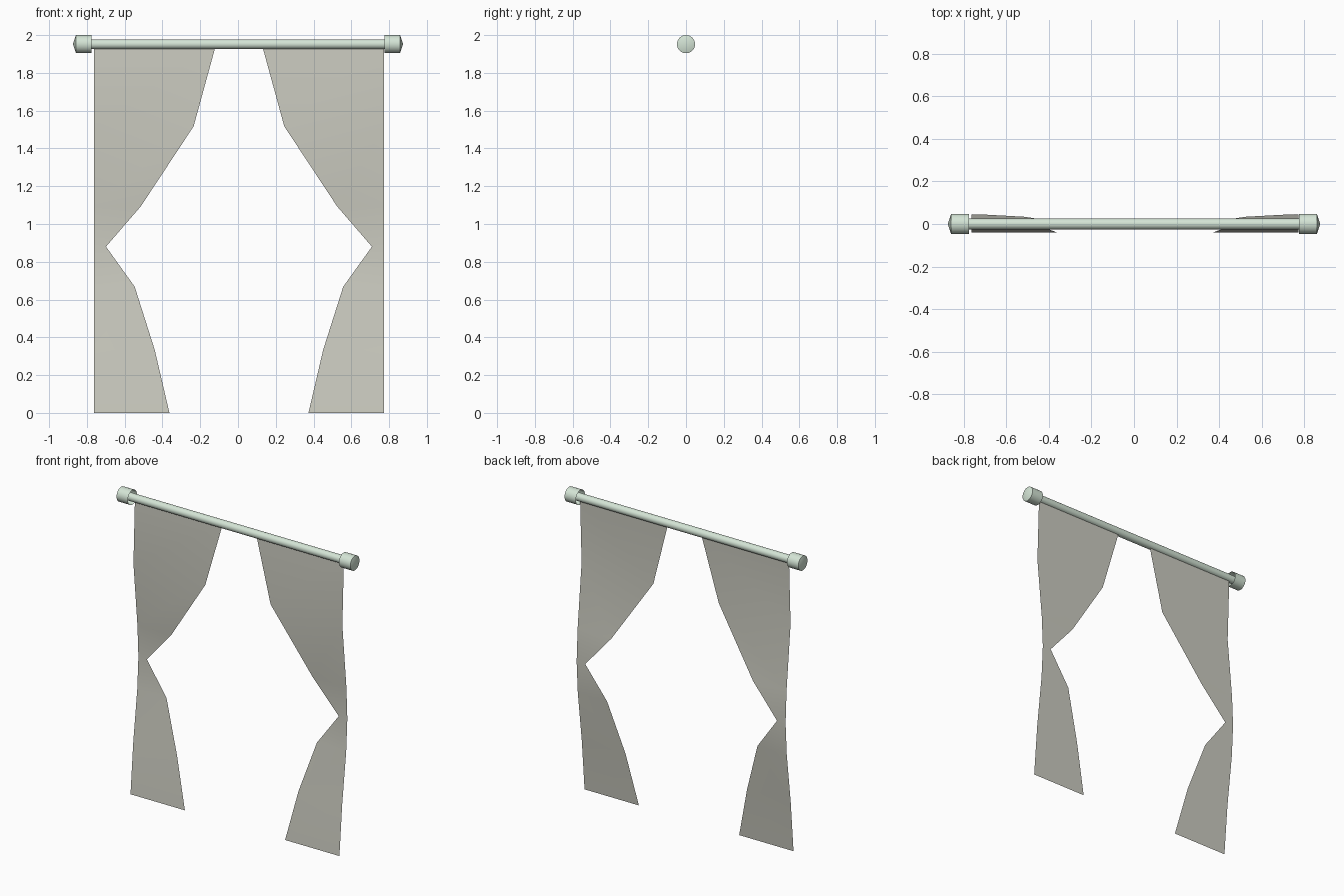
import bpy, bmesh, math
from mathutils import Matrix

if "Cube" in bpy.data.objects:
    bpy.data.objects.remove(bpy.data.objects["Cube"])

ROD_Z = 1.952
CENTRE = 0.005   # the curtains hang slightly off centre


def material(name, colour):
    m = bpy.data.materials.new(name)
    m.diffuse_color = colour
    m.use_nodes = True
    m.node_tree.nodes["Principled BSDF"].inputs["Base Color"].default_value = m.diffuse_color
    return m


def add_object(name, bm, mat):
    me = bpy.data.meshes.new(name)
    bm.to_mesh(me)
    bm.free()
    me.materials.append(mat)
    ob = bpy.data.objects.new(name, me)
    bpy.context.collection.objects.link(ob)
    bpy.ops.object.select_all(action='DESELECT')
    ob.select_set(True)
    bpy.context.view_layer.objects.active = ob
    bpy.ops.object.shade_smooth_by_angle(angle=math.radians(30))
    return ob


def lathe_x(name, profile, mat, sides=32):
    """Revolve (x, radius) points around the rod axis."""
    bm = bmesh.new()
    vs = [bm.verts.new((x, 0, ROD_Z + r)) for x, r in profile]
    es = [bm.edges.new(pair) for pair in zip(vs, vs[1:])]
    bmesh.ops.spin(bm, geom=vs + es, cent=(0, 0, ROD_Z), axis=(1, 0, 0),
                   angle=2 * math.pi, steps=sides, use_duplicate=False)
    bmesh.ops.remove_doubles(bm, verts=bm.verts, dist=1e-5)
    bmesh.ops.recalc_face_normals(bm, faces=bm.faces)
    return add_object(name, bm, mat)


green = material("painted_metal", (0.66, 0.78, 0.67, 1))
fabric = material("fabric", (0.60, 0.60, 0.53, 0.85))

# Rod
lathe_x("rod", [(-0.855, 0), (-0.855, 0.026), (0.855, 0.026), (0.855, 0)], green)

# Finials: cups open towards the middle, with a shallow pointed cap
for side, s in (("left", -1), ("right", 1)):
    lathe_x(side + "_finial",
            [(s * 0.775, 0.048), (s * 0.858, 0.048), (s * 0.874, 0)], green)

# Curtains: rows of (height, depth, inner edge distance from centre)
ROWS = [(0.0, -0.039, 0.368), (0.334, -0.010, 0.446), (0.668, 0.032, 0.552),
        (0.88, 0.044, 0.704), (1.093, 0.034, 0.520), (1.517, -0.008, 0.240),
        (1.955, 0.008, 0.120)]
OUTER = 0.767
for side, s in (("left", -1), ("right", 1)):
    bm = bmesh.new()
    rows = [(bm.verts.new((CENTRE + s * inner, y, z)),
             bm.verts.new((CENTRE + s * OUTER, y, z))) for z, y, inner in ROWS]
    for (a, b), (c, d) in zip(rows, rows[1:]):
        bm.faces.new((a, b, d, c) if s > 0 else (b, a, c, d))
    add_object(side + "_curtain", bm, fabric)
